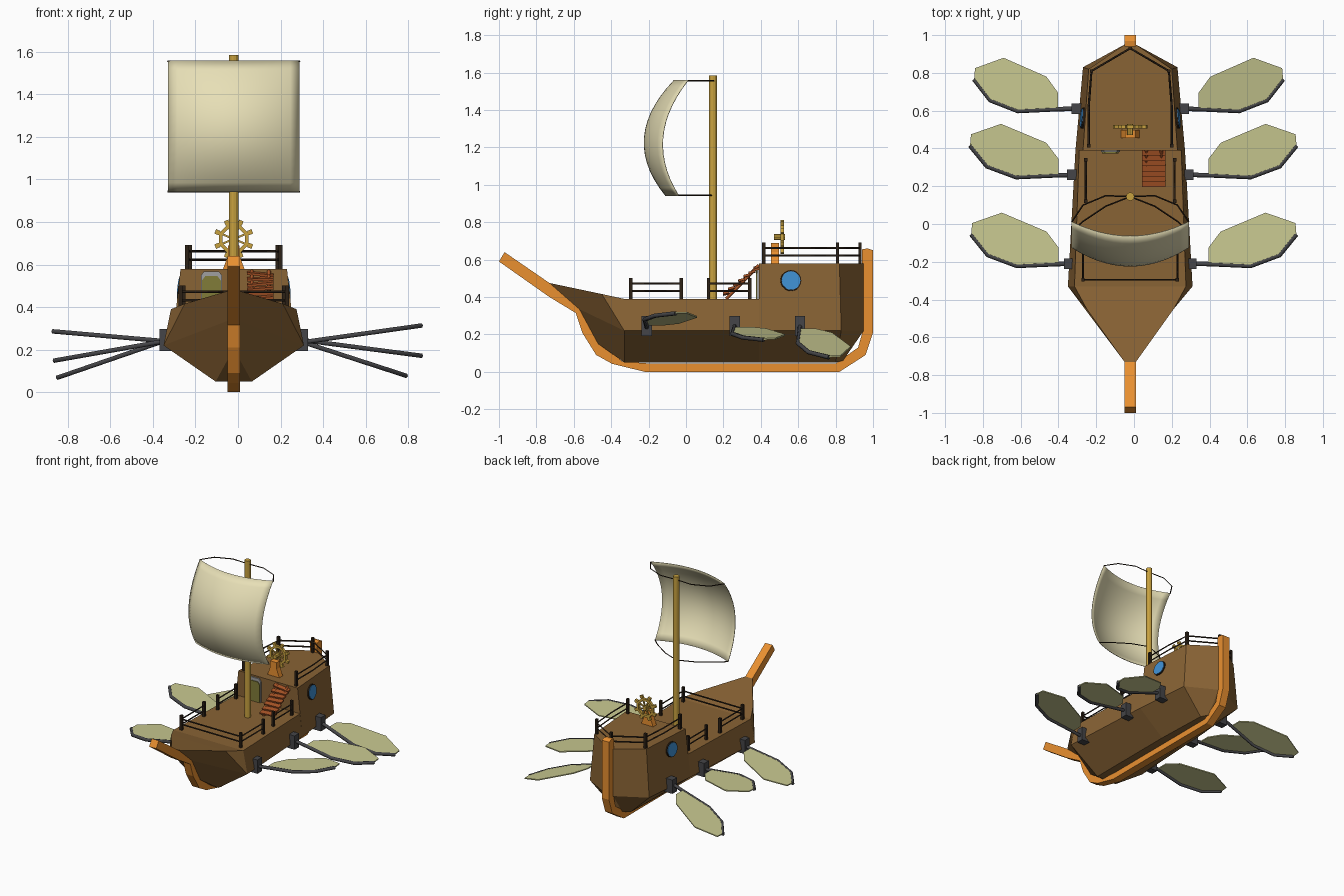
import bpy, bmesh, math, random
from mathutils import Vector, Matrix

if "Cube" in bpy.data.objects:
    bpy.data.objects.remove(bpy.data.objects["Cube"])

random.seed(4)
CX = -0.02  # ship centre line


def mat(name, r, g, b):
    m = bpy.data.materials.new(name)
    m.diffuse_color = (r, g, b, 1)
    m.use_nodes = True
    m.node_tree.nodes["Principled BSDF"].inputs["Base Color"].default_value = m.diffuse_color
    return m


WOOD = mat("hull_wood", 0.25, 0.125, 0.035)
KEEL = mat("keel_wood", 0.82, 0.28, 0.03)
DARK = mat("dark_wood", 0.025, 0.015, 0.008)
GOLD = mat("gold_wood", 0.58, 0.36, 0.05)
STEP = mat("step_wood", 0.40, 0.09, 0.02)
CLOTH = mat("sail_cloth", 0.80, 0.74, 0.47)
FINCLOTH = mat("fin_cloth", 0.58, 0.58, 0.28)
IRON = mat("iron", 0.06, 0.06, 0.065)
GLASS = mat("glass", 0.05, 0.28, 0.65)
OLIVE = mat("door_panel", 0.22, 0.20, 0.04)
FRAME = mat("door_frame", 0.35, 0.35, 0.35)


def finish(bm, name, m, loc=(CX, 0, 0)):
    bmesh.ops.recalc_face_normals(bm, faces=bm.faces)
    me = bpy.data.meshes.new(name)
    bm.to_mesh(me)
    bm.free()
    ob = bpy.data.objects.new(name, me)
    bpy.context.collection.objects.link(ob)
    ob.location = loc
    me.materials.append(m)
    return ob


def add_box(bm, c, s, rot=Matrix()):
    bmesh.ops.create_cube(bm, size=1, matrix=Matrix.Translation(c) @ rot @ Matrix.Diagonal((*s, 1)))


def add_cyl(bm, c, r1, r2, depth, seg, rot=Matrix()):
    bmesh.ops.create_cone(bm, cap_ends=True, segments=seg, radius1=r1, radius2=r2, depth=depth,
                          matrix=Matrix.Translation(c) @ rot)


def prism(name, pts, vec, m, loc=(CX, 0, 0)):
    """Extrude a closed outline along a vector."""
    bm = bmesh.new()
    f = bm.faces.new([bm.verts.new(p) for p in pts])
    r = bmesh.ops.extrude_face_region(bm, geom=[f])
    bmesh.ops.translate(bm, vec=vec, verts=[v for v in r["geom"] if isinstance(v, bmesh.types.BMVert)])
    bmesh.ops.triangulate(bm, faces=[f for f in bm.faces if len(f.verts) > 4])
    return finish(bm, name, m, loc)


def tube(name, paths, r, m, res=0, loc=(CX, 0, 0)):
    """Bars following one or more point paths."""
    cu = bpy.data.curves.new(name, "CURVE")
    cu.dimensions = "3D"
    cu.bevel_depth, cu.bevel_resolution, cu.use_fill_caps = r, res, True
    for pts in paths:
        sp = cu.splines.new("POLY")
        sp.points.add(len(pts) - 1)
        for q, p in zip(sp.points, pts):
            q.co = (*p, 1)
    tmp = bpy.data.objects.new(name, cu)
    bpy.context.collection.objects.link(tmp)
    bm = bmesh.new()
    bm.from_mesh(tmp.evaluated_get(bpy.context.evaluated_depsgraph_get()).to_mesh())
    bpy.data.objects.remove(tmp)
    return finish(bm, name, m, loc)


# hull with raised aft deck: half stations of bottom, chine, top edge
stations = [
    [(.03, -.47, .15), (.03, -.57, .335), (.03, -.73, .475)],
    [(.085, -.33, .05), (.33, -.33, .22), (.23, -.45, .416)],
    [(.085, -.33, .05), (.33, -.33, .22), (.295, -.33, .39)],
    [(.085, .39, .05), (.29, .39, .22), (.27, .39, .39)],
    [(.085, .39, .05), (.29, .39, .22), (.25, .39, .58)],
    [(.07, .80, .05), (.25, .83, .22), (.22, .82, .58)],
    [(.03, .84, .06), (.03, .95, .22), (.03, .95, .58)]]
bm = bmesh.new()
rings = []
for st in stations:
    ring = [(-x, y, z) for x, y, z in reversed(st)] + st
    rings.append([bm.verts.new(p) for p in ring])
for a, b in zip(rings, rings[1:]):
    for i in range(6):
        j = (i + 1) % 6
        bm.faces.new((a[i], a[j], b[j], b[i]))
bm.faces.new(rings[0])
bm.faces.new(rings[-1])
bmesh.ops.remove_doubles(bm, verts=bm.verts, dist=1e-4)
finish(bm, "hull", WOOD)

# keel, stem and sternpost in one profile
outer = [(-1, .59), (-.73, .40), (-.59, .315), (-.555, .21), (-.48, .09), (-.395, .043), (-.22, 0),
         (.82, 0), (.96, .09), (1, .21), (1, .65)]
inner = [(.97, .66), (.94, .655), (.94, .2), (.92, .13), (.80, .045), (-.2, .045), (-.34, .055), (-.45, .145),
         (-.5, .235), (-.55, .335), (-.73, .475), (-.97, .64)]
prism("keel", [(-.03, y, z) for y, z in outer + inner], (.06, 0, 0), KEEL)

# mast
bm = bmesh.new()
add_cyl(bm, (0, .145, .985), .022, .022, 1.20, 12)
mast = finish(bm, "mast", GOLD)


# billowing sail
def quad(a, b, c, t):
    return a * (2 * t - 1) * (t - 1) + b * 4 * t * (1 - t) + c * t * (2 * t - 1)


N = 14
bm = bmesh.new()
bmesh.ops.create_grid(bm, x_segments=N, y_segments=N, size=1)
for v in bm.verts:
    u, t = v.co.x, (1 - v.co.y) / 2
    edge, mid = quad(.01, -.125, -.04, t), quad(-.065, -.225, -.11, t)
    v.co = (u * .31, edge + (mid - edge) * (1 - u * u), 1.56 - .62 * t)
for f in bm.faces:
    f.smooth = True
sail = finish(bm, "sail", CLOTH)
sol = sail.modifiers.new("thickness", "SOLIDIFY")
sol.thickness = .004

# ropes from sail corners to mast
tube("sail_ropes", [[(s * .31, y, z), (s * .25, y + .09 * k, z), (s * .13, .14 * k + .01, z), (0, .145, z)]
                    for s in (-1, 1) for y, z, k in ((.01, 1.556, 1), (-.04, .943, .6))], .004, DARK)

# railings
posts, rails = [], []
main = [(-.235, .12), (-.235, .34)], [(.235, .12), (.235, .34)], \
    [(-.25, -.025), (-.25, -.295), (.25, -.295), (.25, -.025)]
aft = [(-.22, .415), (-.22, .62), (-.205, .81), (0, .93), (.205, .81), (.22, .62), (.22, .415)],
for group, z in ((main, .39), (aft, .58)):
    for run in group:
        posts += [(x, y, z + .05) for x, y in run if abs(y - .62) > .01]
        rails += [[(x, y, z + h) for x, y in run] for h in (.042, .082)]
bm = bmesh.new()
for p in posts:
    add_box(bm, p, (.018, .018, .125))
finish(bm, "railing_posts", DARK)
tube("railing_bars", rails, .006, DARK)

# stairs to the aft deck
bm = bmesh.new()
for i in range(7):
    t = i / 6
    add_box(bm, (.125, .215 + .165 * t, .42 + .135 * t), (.125, .035, .012),
            Matrix.Rotation(random.uniform(-.12, .12), 4, "Y") @ Matrix.Rotation(.25, 4, "X"))
finish(bm, "stair_steps", STEP)
tube("stair_stringers", [[(x, .215, .39), (x, .39, .57)] for x in (.085, .165)], .009, STEP)


# door on the cabin front
def arch(w, h, y):
    return [(-.105 - w, y, .39), (-.105 + w, y, .39), (-.105 + w, y, .39 + h - .02),
            (-.105 + w - .015, y, .39 + h), (-.105 - w + .015, y, .39 + h), (-.105 - w, y, .39 + h - .02)]


prism("door_frame", arch(.05, .178, .38), (0, .02, 0), FRAME)
prism("door_panel", arch(.044, .155, .374), (0, .02, 0), OLIVE)

# portholes
for s, side in ((-1, "left"), (1, "right")):
    rot = Matrix.Rotation(-s * .09, 4, "Z") @ Matrix.Rotation(math.pi / 2 - s * .1, 4, "Y")
    rot = Matrix.Rotation(s * .09, 4, "Z") @ Matrix.Rotation(math.pi / 2 - s * .1, 4, "Y")
    for name, r, d, m in (("rim", .056, .024, DARK), ("glass", .05, .032, GLASS)):
        bm = bmesh.new()
        add_cyl(bm, (s * .245, .56, .487), r, r, d, 20, rot)
        finish(bm, f"porthole_{name}_{side}", m)

# steering wheel: ring, spokes, knobs, hub
WC = Vector((0, .515, .72))
bm = bmesh.new()
outer_r, inner_r, hy = .074, .056, .01
loops = []
for i in range(8):
    a = i * math.pi / 4 + math.pi / 8
    loops.append([bm.verts.new(WC + Vector((math.cos(a) * r, y, math.sin(a) * r)))
                  for r, y in ((outer_r, -hy), (outer_r, hy), (inner_r, hy), (inner_r, -hy))])
for i in range(8):
    a, b = loops[i], loops[(i + 1) % 8]
    for j in range(4):
        bm.faces.new((a[j], a[(j + 1) % 4], b[(j + 1) % 4], b[j]))
for i in range(8):
    rot = Matrix.Rotation(i * math.pi / 4 + math.pi / 8, 4, "Y")
    add_box(bm, WC + rot @ Vector((.04, 0, 0)), (.08, .009, .009), rot)
    add_box(bm, WC + rot @ Vector((.083, 0, 0)), (.022, .017, .022), rot)
add_cyl(bm, WC - Vector((0, .015, 0)), .016, .016, .06, 8, Matrix.Rotation(math.pi / 2, 4, "X"))
finish(bm, "steering_wheel", GOLD)

# wheel pedestal
prism("wheel_pedestal", [(-.05, .455, .58), (.05, .455, .58), (.028, .455, .64), (.028, .455, .69),
                         (-.028, .455, .69), (-.028, .455, .64)], (0, .042, 0), KEEL)

# six paddle fins: name, side, root y, root x, tilt in degrees
fins = [("front_right", 1, -.21, .34, 8), ("middle_right", 1, .26, .34, -7.5), ("rear_right", 1, .61, .29, -18),
        ("front_left", -1, -.21, .345, -10), ("middle_left", -1, .26, .345, 5), ("rear_left", -1, .61, .35, -19)]
spar = [(-.03, 0), (.06, -.002), (.28, -.012), (.435, .045), (.525, .155)]
web = [(.055, 0), (.055, .085), (.12, .17), (.36, .27), (.52, .215), (.525, .155), (.435, .045), (.28, -.012)]
for name, s, y0, x0, tilt in fins:
    ca, sa = math.cos(math.radians(tilt)), math.sin(math.radians(tilt))
    place = lambda p: (s * (x0 + p[0] * ca), y0 + p[1], .24 + p[0] * sa)
    tube("fin_spar_" + name, [[place(p) for p in spar]], .012, IRON, 1, (0, 0, 0))
    prism("fin_web_" + name, [place(p) for p in web], (0, 0, .008), FINCLOTH, (0, 0, 0))
    bm = bmesh.new()
    add_box(bm, (s * (.315 if y0 < 0 else .30 if y0 < .5 else .277), y0, .245), (.07, .055, .105))
    finish(bm, "fin_bracket_" + name, IRON)
